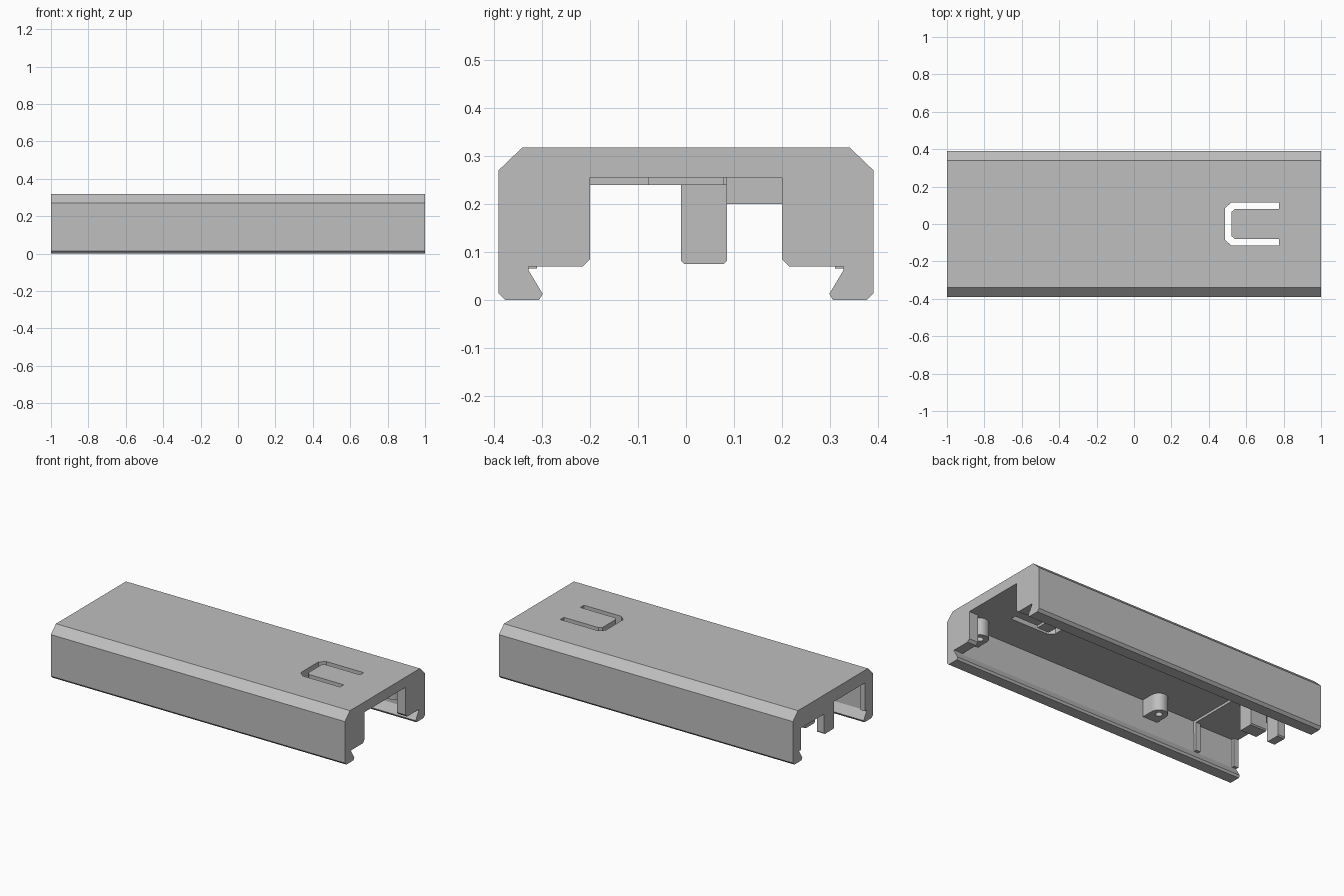
import bpy, bmesh, math
from mathutils import Vector

if "Cube" in bpy.data.objects:
    bpy.data.objects.remove(bpy.data.objects["Cube"], do_unlink=True)

grey = bpy.data.materials.new("light_grey_plastic")
grey.use_nodes = True
colour = (0.52, 0.52, 0.52, 1)
grey.diffuse_color = colour
grey.node_tree.nodes["Principled BSDF"].inputs["Base Color"].default_value = colour


def prism(name, points, low, high, axis):
    """Extrude an outline: (y, z) along x, or (x, y) along z."""
    bm = bmesh.new()
    if axis == "x":
        verts = [bm.verts.new((low, a, b)) for a, b in points]
        step = Vector((high - low, 0, 0))
    else:
        verts = [bm.verts.new((a, b, low)) for a, b in points]
        step = Vector((0, 0, high - low))
    face = bm.faces.new(verts)
    out = bmesh.ops.extrude_face_region(bm, geom=[face], use_keep_orig=True)
    moved = [v for v in out["geom"] if isinstance(v, bmesh.types.BMVert)]
    bmesh.ops.translate(bm, verts=moved, vec=step)
    bmesh.ops.recalc_face_normals(bm, faces=bm.faces)
    mesh = bpy.data.meshes.new(name)
    bm.to_mesh(mesh)
    bm.free()
    obj = bpy.data.objects.new(name, mesh)
    bpy.context.collection.objects.link(obj)
    mesh.materials.append(grey)
    return obj


def box(name, x, y, z):
    outline = [(x[0], y[0]), (x[1], y[0]), (x[1], y[1]), (x[0], y[1])]
    return prism(name, outline, z[0], z[1], "z")


def cut(target, cutter):
    """Subtract a cutter and hide it."""
    mod = target.modifiers.new("cut", "BOOLEAN")
    mod.operation = "DIFFERENCE"
    mod.solver = "EXACT"
    mod.object = cutter
    cutter.hide_render = True
    cutter.hide_viewport = True
    cutter.display_type = "WIRE"


def both_sides(half):
    """Close a right-hand outline with its mirror image."""
    return half + [(-a, b) for a, b in reversed(half)]


# Channel shell with bevelled top edges and inward hooked lips
shell = prism("channel_shell", both_sides([
    (0.34, 0.318), (0.39, 0.27), (0.39, 0.015), (0.375, 0), (0.306, 0),
    (0.298, 0.013), (0.328, 0.063), (0.33, 0.255)]), -1, 1, "x")

# U-shaped slot that frees the press tab
slot = prism("slot_cutter", [
    (0.775, 0.115), (0.52, 0.115), (0.487, 0.085), (0.487, -0.085),
    (0.52, -0.115), (0.775, -0.115), (0.775, -0.08), (0.54, -0.08),
    (0.522, -0.065), (0.522, 0.065), (0.54, 0.08), (0.775, 0.08)],
    0.2, 0.4, "z")
cut(shell, slot)

# Pad under the press tab
box("tab_pad", (0.54, 0.62), (-0.078, 0.078), (0.24, 0.256))

for side, label in ((1, "back"), (-1, "front")):
    # End cheek beside the opening
    cheek = [(0.335, 0.07), (0.215, 0.07), (0.2, 0.085),
             (0.2, 0.256), (0.335, 0.256)]
    prism(label + "_end_cheek", [(side * a, b) for a, b in cheek],
          0.94, 1, "x")

    # Screw bosses reaching to the side wall
    for x, place in ((0.88, "near"), (-0.39, "far")):
        arc = [(x + 0.05 * math.cos(t * math.pi / 12),
                side * (0.255 - 0.05 * math.sin(t * math.pi / 12)))
               for t in range(13)]
        outline = arc + [(x - 0.05, side * 0.332), (x + 0.05, side * 0.332)]
        boss = prism(f"{label}_{place}_boss", outline, 0.15, 0.257, "z")
        ring = [(x + 0.02 * math.cos(t * math.pi / 8),
                 side * 0.255 + 0.02 * math.sin(t * math.pi / 8))
                for t in range(16)]
        cut(boss, prism(f"{label}_{place}_hole_cutter", ring, 0.1, 0.24, "z"))
        bpy.context.view_layer.objects.active = boss

    # Upright guide ribs on the inner wall
    for x in (-0.715, -0.985):
        ys = sorted((side * 0.31, side * 0.335))
        box(label + "_guide_rib", (x - 0.015, x + 0.015), ys, (0.066, 0.256))

# Thickened ceiling and step in the connector bay
box("bay_ceiling", (-1, -0.7), (-0.33, 0.085), (0.24, 0.256))
box("bay_step", (-1, -0.75), (0.084, 0.331), (0.2, 0.256))

# Pair of hanging blocks with bevelled lower edges
block = [(-0.01, 0.256), (-0.01, 0.082), (-0.003, 0.075),
         (0.078, 0.075), (0.085, 0.082), (0.085, 0.256)]
prism("inner_block", block, -0.87, -0.76, "x")
prism("outer_block", block, -1, -0.95, "x")
